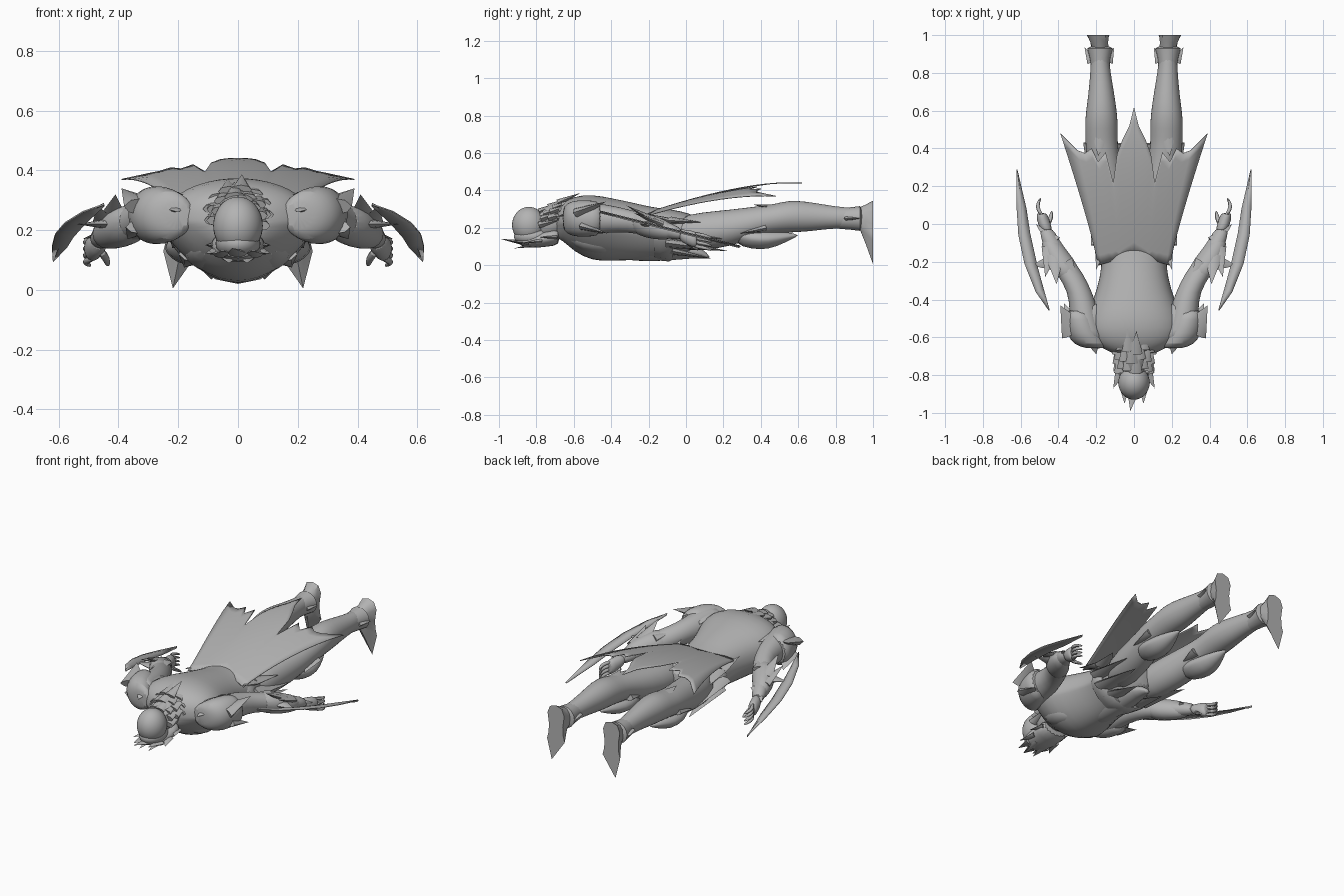
import bpy
import bmesh
import math
from mathutils import Matrix, Vector

default_cube = bpy.data.objects.get("Cube")
if default_cube:
    bpy.data.objects.remove(default_cube, do_unlink=True)

grey = bpy.data.materials.new("plain_grey")
grey.use_nodes = True
grey.diffuse_color = (.45, .45, .45, 1)
grey.node_tree.nodes["Principled BSDF"].inputs["Base Color"].default_value = (.45, .45, .45, 1)
parts = []


def finish(name, bm, mirror=False, smooth=0, thickness=0):
    """Turn a bmesh into a finished object with its modifiers."""
    bmesh.ops.recalc_face_normals(bm, faces=bm.faces)
    mesh = bpy.data.meshes.new(name)
    bm.to_mesh(mesh)
    bm.free()
    mesh.materials.append(grey)
    obj = bpy.data.objects.new(name, mesh)
    bpy.context.collection.objects.link(obj)
    if mirror:
        obj.modifiers.new("Mirror", "MIRROR")
    if smooth:
        obj.modifiers.new("Subdivision", "SUBSURF").levels = smooth
        obj.modifiers["Subdivision"].render_levels = smooth
    if thickness:
        solid = obj.modifiers.new("Solidify", "SOLIDIFY")
        solid.thickness = thickness
        solid.offset = 0
    parts.append(obj)


def bridge(bm, rings, closed=True):
    """Join neighbouring rows of vertices with quads."""
    for a, b in zip(rings, rings[1:]):
        count = len(a)
        for i in range(count if closed else count - 1):
            j = (i + 1) % count
            bm.faces.new((a[i], a[j], b[j], b[i]))


def tube(name, sections, mirror=False, sides=16, smooth=1, upper=1, lower=1):
    """Loft ovals (x, y, z, half width, half depth) along y; a high power makes a half keel-shaped."""
    bm = bmesh.new()
    rings = []
    for x, y, z, rx, rz in sections:
        ring = []
        for i in range(sides):
            a = math.tau * i / sides
            s = math.sin(a)
            rise = math.copysign(abs(s) ** (upper if s > 0 else lower), s)
            ring.append(bm.verts.new((x + rx * math.cos(a), y, z + rz * rise)))
        rings.append(ring)
    bridge(bm, rings)
    bm.faces.new(rings[0])
    bm.faces.new(rings[-1])
    finish(name, bm, mirror, smooth)


def spikes(name, items, mirror=False, flat=.4):
    """Flattened pointed blades, each given by base, tip and radius."""
    bm = bmesh.new()
    for base, tip, radius in items:
        base, tip = Vector(base), Vector(tip)
        along = tip - base
        turn = along.to_track_quat("Z", "Y").to_matrix().to_4x4()
        squash = Matrix.Diagonal((1, flat, 1, 1))
        bmesh.ops.create_cone(bm, cap_ends=True, segments=8, radius1=radius, radius2=0, depth=along.length,
                              matrix=Matrix.Translation((base + tip) / 2) @ turn @ squash)
    finish(name, bm, mirror)


def ball(name, centre, size):
    bm = bmesh.new()
    bmesh.ops.create_uvsphere(bm, u_segments=32, v_segments=20, radius=1,
                              matrix=Matrix.Translation(centre) @ Matrix.Diagonal((*size, 1)))
    finish(name, bm)


# Torso with a keeled chest, neck and head
tube("torso", [
    (0, -.7, .22, .08, .08), (0, -.66, .235, .17, .1), (0, -.6, .22, .25, .15),
    (0, -.5, .2, .26, .18), (0, -.4, .19, .215, .17), (0, -.28, .18, .18, .155),
    (0, -.18, .17, .17, .14), (0, -.08, .165, .185, .135), (0, .02, .17, .17, .11),
    (0, .09, .17, .1, .07)], sides=24, upper=.8, lower=1.8)
tube("neck", [(0, -.8, .22, .072, .08), (0, -.73, .23, .078, .09), (0, -.62, .26, .1, .1)])
ball("skull", (0, -.84, .215), (.083, .09, .097))
ball("face_mask", (0, -.82, .155), (.075, .1, .055))
tube("jaw_guard", [(0, -.9, .13, .05, .025), (0, -.82, .13, .08, .042),
                   (0, -.74, .145, .09, .045), (0, -.67, .16, .1, .055)])
tube("belt", [(0, -.17, .16, .172, .13), (0, -.14, .16, .19, .135),
              (0, -.09, .155, .195, .135), (0, -.07, .155, .18, .125)], smooth=0, lower=1.5)

# Chest and belly plates
tube("chest_plate", [(.09, -.63, .16, .05, .04), (.1, -.55, .15, .095, .08),
                     (.09, -.45, .13, .09, .075), (.07, -.37, .12, .06, .06)], mirror=True)
tube("belly_plate", [(0, -.4, .1, .09, .07), (0, -.25, .08, .08, .06),
                     (0, -.1, .075, .085, .055), (0, .05, .08, .06, .04), (0, .13, .04, .01, .01)], lower=1.5)

# Crest over the face, and long hair swept along the back of the neck
crest = [((0, -.86, .12), (-.02, -.99, .14), .04)]
for side in (-1, 1):
    crest += [((side * .05, -.84, .12), (side * .05, -.95, .13), .035),
              ((side * .07, -.78, .13), (side * .11, -.87, .12), .03),
              ((side * .07, -.7, .15), (side * .11, -.78, .15), .03),
              ((side * .03, -.8, .11), (side * .03, -.92, .09), .03)]
spikes("face_crest", crest)
hair = []
for row in range(3):
    for k in range(7):
        a = math.pi * (k + .5 * (row % 2)) / 6.5
        y = -.785 + .05 * row + .012 * (k % 3)
        grow = .072 + .006 * row
        lift = .215 + .018 * row
        far = grow + .014 + .008 * (k % 2)
        hair.append(((grow * math.cos(a), y, lift + grow * math.sin(a)),
                     (far * math.cos(a), y + .12, lift + .03 + far * math.sin(a)), .036))
spikes("hair", hair, flat=.5)

# Arms and hands
tube("arm", [
    (.2, -.62, .25, .07, .08), (.25, -.57, .25, .085, .095), (.265, -.46, .25, .078, .082),
    (.285, -.36, .245, .064, .068), (.335, -.27, .23, .072, .06), (.4, -.17, .205, .065, .055),
    (.45, -.07, .18, .045, .04), (.465, -.02, .165, .035, .032)], mirror=True)
tube("palm", [(.46, -.04, .165, .03, .03), (.475, .0, .15, .035, .04),
              (.485, .04, .14, .032, .045), (.49, .06, .135, .025, .04)], mirror=True)
for k, finger in enumerate(("index", "middle", "ring", "little")):
    z = .105 + .022 * k
    tube(finger + "_finger", [(.485, .04, z, .013, .012), (.51, .08, z - .008, .012, .011),
                              (.51, .11, z - .015, .01, .01), (.492, .14, z - .025, .006, .006)],
         mirror=True, sides=8)
tube("thumb", [(.46, -.01, .13, .018, .016), (.44, .03, .105, .014, .013),
               (.435, .07, .08, .008, .008)], mirror=True, sides=8)

# Shoulder and forearm armour
tube("shoulder_guard", [
    (.2, -.66, .25, .05, .05), (.23, -.64, .25, .09, .085), (.265, -.58, .25, .095, .102),
    (.285, -.5, .25, .085, .098), (.3, -.45, .25, .072, .09)], mirror=True)
spikes("shoulder_points", [
    ((.315, -.57, .28), (.39, -.43, .34), .075), ((.22, -.6, .28), (.2, -.69, .26), .05),
    ((.25, -.54, .31), (.2, -.42, .3), .06), ((.32, -.55, .21), (.37, -.42, .17), .06)], mirror=True)
tube("forearm_guard", [(.34, -.3, .235, .06, .055), (.375, -.22, .215, .085, .07),
                       (.42, -.14, .195, .065, .06), (.45, -.07, .18, .045, .045)], mirror=True)
spikes("forearm_points", [
    ((.36, -.2, .26), (.3, -.3, .28), .04), ((.42, -.17, .24), (.41, -.32, .32), .05),
    ((.44, -.13, .22), (.47, -.28, .28), .05), ((.42, -.1, .2), (.52, .0, .17), .04),
    ((.42, -.2, .22), (.54, -.22, .22), .05)], mirror=True)

# Curved blade along each forearm
bm = bmesh.new()
outer = [(.45, -.46), (.52, -.36), (.58, -.21), (.612, -.06), (.622, .1), (.62, .29)]
inner = [(.448, -.455), (.48, -.34), (.51, -.23), (.55, -.05), (.57, .08), (.618, .285)]


def blade_row(edge, lift):
    return [bm.verts.new((x, y, .28 - .25 * (y + .46) + lift)) for x, y in edge]


middle = [((a + c) / 2, (b + d) / 2) for (a, b), (c, d) in zip(outer, inner)]
bridge(bm, [blade_row(outer, .006), blade_row(middle, .01), blade_row(inner, 0)], closed=False)
finish("arm_blade", bm, mirror=True, thickness=.005)

# Cape with a torn hem: columns from the waist to each hem point
hem = [(0, .62), (.025, .52), (.06, .45), (.09, .37), (.11, .22), (.15, .38), (.19, .33),
       (.225, .4), (.26, .375), (.3, .39), (.39, .48)]
bm = bmesh.new()
columns = []
for i, (hx, hy) in enumerate(hem):
    u = i / (len(hem) - 1)
    column = []
    for step in range(13):
        v = step / 12
        x = .19 * u + (hx - .19 * u) * v ** 1.15
        y = -.16 - .06 * u + (hy + .16 + .06 * u) * v
        z = .44 - .15 * (max(0, .5 - y) / .68) ** 1.5 - .46 * x * x
        column.append(bm.verts.new((x, y, z)))
    columns.append(column)
bridge(bm, columns, closed=False)
finish("cape", bm, mirror=True, thickness=.004)

# Hip plates around the waist
spikes("hip_plates", [
    ((.08, -.12, .085), (.09, .14, .035), .06), ((.13, -.1, .12), (.18, .23, .075), .07),
    ((.16, -.1, .18), (.22, .2, .14), .07), ((.16, -.08, .24), (.22, .08, .23), .05),
    ((.17, -.1, .24), (.2, -.24, .28), .04)], mirror=True)

# Legs with knee and ankle guards
tube("leg", [
    (.1, -.06, .17, .08, .09), (.115, .08, .18, .1, .105), (.145, .25, .2, .096, .1),
    (.17, .38, .235, .087, .082), (.172, .46, .245, .087, .08), (.173, .55, .262, .089, .088),
    (.172, .64, .26, .077, .083), (.175, .75, .258, .061, .066), (.18, .85, .253, .05, .055),
    (.18, .95, .255, .043, .055)], mirror=True)
tube("knee_guard", [(.16, .26, .16, .05, .05), (.165, .35, .14, .083, .055),
                    (.17, .44, .135, .075, .054), (.17, .53, .15, .04, .03),
                    (.17, .6, .16, .004, .004)], mirror=True, lower=1.4)
spikes("knee_points", [((.22, .42, .2), (.25, .29, .17), .05), ((.11, .42, .2), (.09, .3, .17), .05),
                       ((.17, .5, .3), (.19, .36, .325), .06)], mirror=True)
tube("ankle_guard", [(.178, .82, .25, .048, .055), (.18, .88, .25, .056, .06),
                     (.18, .93, .25, .068, .066), (.18, .94, .25, .046, .055)], mirror=True, smooth=0)
spikes("ankle_points", [((.22, .86, .25), (.262, .935, .25), .03),
                        ((.14, .86, .25), (.105, .935, .25), .03)], mirror=True)

# Feet: an ankle oval joined to a flat, barbed, pointed sole
bm = bmesh.new()
half = [(0, .345), (.04, .332), (.057, .29), (.047, .22), (.05, .17), (.06, .13)]
sole = [(.19 + x, z) for x, z in half] + [(.218, .005)]
sole += [(.19 - x, z) for x, z in reversed(half[1:])]
rings = [[], [], []]
for i, (x, z) in enumerate(sole):
    a = math.tau * i / len(sole)
    oval = Vector((.18 + .046 * math.sin(a), .93, .25 + .06 * math.cos(a)))
    end = Vector((x, 1, z))
    halfway = oval.lerp(end, .4)
    halfway.y = .96
    for ring, point in zip(rings, (oval, halfway, end)):
        ring.append(bm.verts.new(point))
bridge(bm, rings)
bm.faces.new(rings[0])
bm.faces.new(rings[-1])
finish("foot", bm, mirror=True)

# Smooth shading with crisp edges
bpy.ops.object.select_all(action="DESELECT")
for obj in parts:
    obj.select_set(True)
bpy.context.view_layer.objects.active = parts[0]
bpy.ops.object.shade_smooth_by_angle(angle=math.radians(42))
